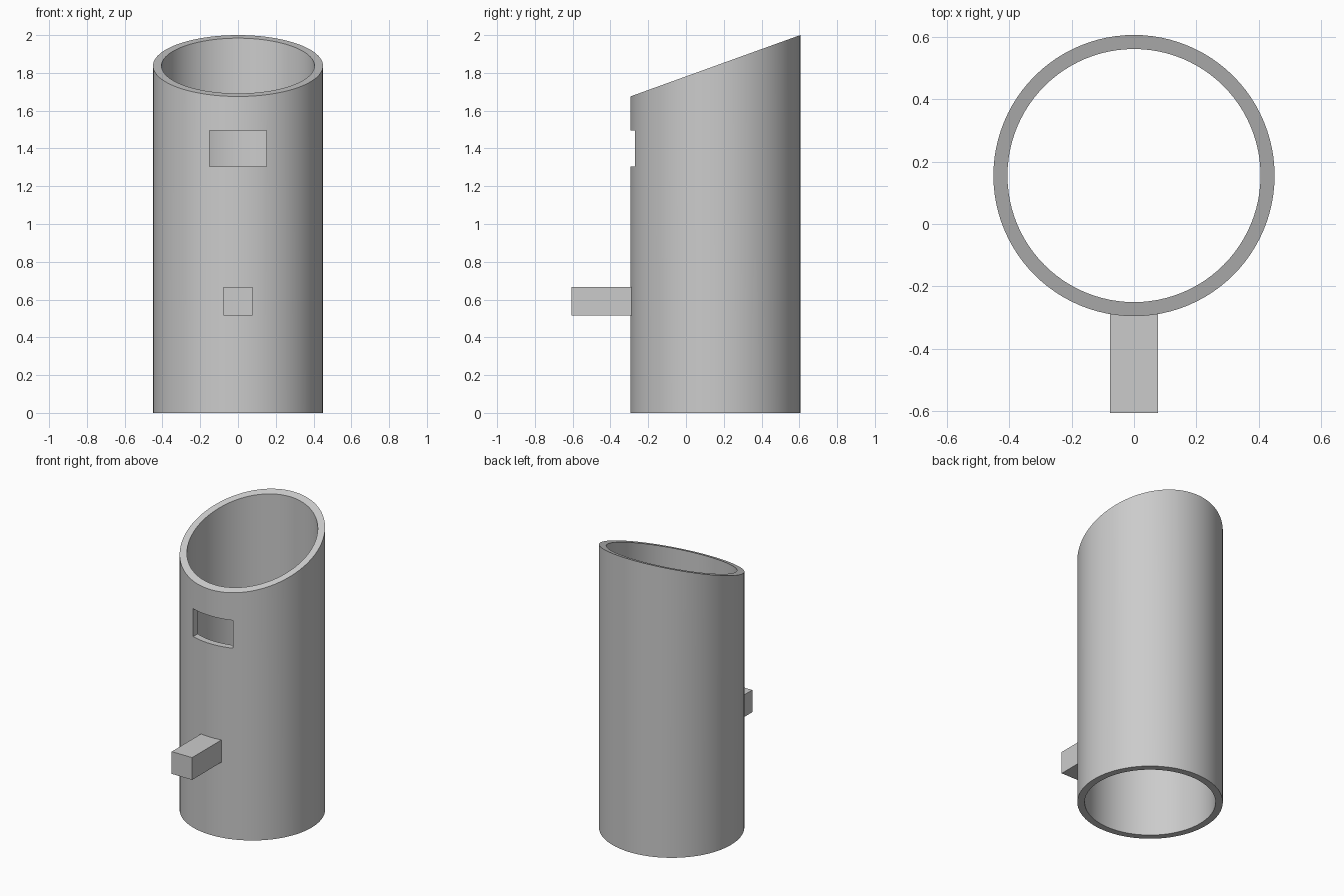
import bpy
import bmesh
from math import sin, cos, tau, radians

cube = bpy.data.objects.get("Cube")
if cube:
    bpy.data.objects.remove(cube, do_unlink=True)

SEGMENTS = 96
CENTRE_Y = 0.155
OUTER, INNER = 0.45, 0.405
LOW_RIM, HIGH_RIM = 1.675, 2.0

grey = bpy.data.materials.new("plain grey")
grey.use_nodes = True
grey.diffuse_color = (0.6, 0.6, 0.6, 1)
grey.node_tree.nodes["Principled BSDF"].inputs["Base Color"].default_value = grey.diffuse_color


def make_object(name, bm):
    bmesh.ops.recalc_face_normals(bm, faces=bm.faces)
    mesh = bpy.data.meshes.new(name)
    bm.to_mesh(mesh)
    bm.free()
    mesh.materials.append(grey)
    obj = bpy.data.objects.new(name, mesh)
    bpy.context.collection.objects.link(obj)
    return obj


def make_box(name, low, high):
    bm = bmesh.new()
    bmesh.ops.create_cube(bm, size=1)
    for v in bm.verts:
        v.co = [(a + b) / 2 + c * (b - a) for a, b, c in zip(low, high, v.co)]
    return make_object(name, bm)


def rim_height(y):
    t = (y - CENTRE_Y + OUTER) / (2 * OUTER)
    return LOW_RIM + t * (HIGH_RIM - LOW_RIM)


# Hollow tube, open at both ends, with a slanted top rim
bm = bmesh.new()
rings = []
for i in range(SEGMENTS):
    a = tau * i / SEGMENTS
    ring = []
    for radius, top in ((OUTER, False), (OUTER, True), (INNER, True), (INNER, False)):
        x, y = radius * cos(a), CENTRE_Y + radius * sin(a)
        ring.append(bm.verts.new((x, y, rim_height(y) if top else 0)))
    rings.append(ring)
for i, ring in enumerate(rings):
    following = rings[(i + 1) % SEGMENTS]
    for j in range(4):
        k = (j + 1) % 4
        bm.faces.new((ring[j], following[j], following[k], ring[k]))
tube = make_object("tube", bm)

# Rectangular window through the front wall
cutter = make_box("window_cutter", (-0.15, -0.5, 1.305), (0.15, 0, 1.495))
cutter.hide_render = True
cut = tube.modifiers.new("window", "BOOLEAN")
cut.operation = "DIFFERENCE"
cut.solver = "EXACT"
cut.object = cutter
bpy.ops.object.select_all(action="DESELECT")
tube.select_set(True)
bpy.context.view_layer.objects.active = tube
bpy.ops.object.modifier_apply(modifier=cut.name)
bpy.data.objects.remove(cutter, do_unlink=True)
bpy.ops.object.shade_smooth_by_angle(angle=radians(30))

# Square peg on the front, rooted inside the wall
make_box("front_peg", (-0.077, -0.605, 0.515), (0.077, -0.265, 0.667))
